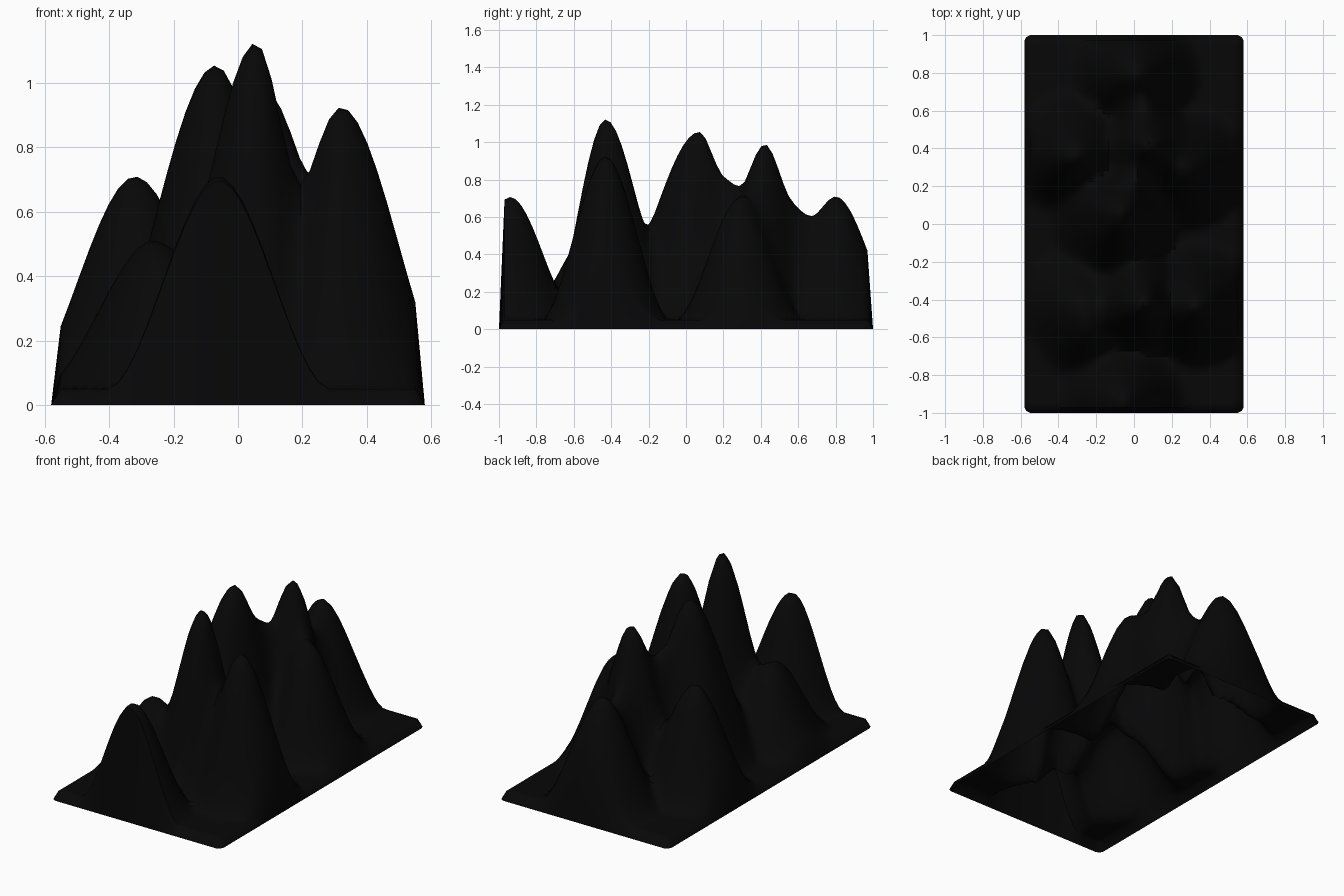
import bpy, bmesh, math

if "Cube" in bpy.data.objects:
    bpy.data.objects.remove(bpy.data.objects["Cube"])

HALF_X, HALF_Y = 0.58, 1.0
COLS, ROWS = 39, 67
FLOOR = 0.05
BLEND = 2.5

# Each hill: centre x, centre y, top height, then radii toward -x, +x, -y, +y
HILLS = [
    (-0.06, -0.94, 0.71, 0.35, 0.35, 0.35, 0.37),
    (0.055, -0.43, 1.125, 0.33, 0.24, 0.31, 0.38),
    (0.32, -0.43, 0.925, 0.30, 0.365, 0.35, 0.35),
    (-0.27, -0.43, 0.505, 0.35, 0.36, 0.35, 0.35),
    (-0.07, 0.07, 1.055, 0.39, 0.34, 0.52, 0.30),
    (0.08, 0.42, 0.99, 0.33, 0.30, 0.30, 0.26),
    (0.27, 0.29, 0.71, 0.32, 0.35, 0.35, 0.35),
    (-0.32, 0.37, 0.71, 0.36, 0.38, 0.35, 0.35),
    (0.01, 0.80, 0.71, 0.36, 0.36, 0.35, 0.37),
    # Saddles and shoulders between the hills
    (0.05, 0.58, 0.67, 0.24, 0.24, 0.25, 0.25),
    (0.00, 0.24, 0.79, 0.22, 0.22, 0.22, 0.22),
    (-0.24, -0.58, 0.46, 0.30, 0.30, 0.28, 0.30),
]


def bump(hill, x, y):
    """Smooth falloff, 1 at the hill top and 0 at its radius."""
    cx, cy, _, left, right, front, back = hill
    rx = right if x > cx else left
    ry = back if y > cy else front
    t = max(0.0, 1.0 - math.hypot((x - cx) / rx, (y - cy) / ry))
    return t * t * (3 - 2 * t)


weights = [h[2] - FLOOR for h in HILLS]


def height(x, y):
    total = sum((w * bump(h, x, y)) ** BLEND for w, h in zip(weights, HILLS))
    return FLOOR + total ** (1 / BLEND)


# Balance the hills so every blended top reaches its own height
for _ in range(8):
    scale = [(h[2] - FLOOR) / (height(h[0], h[1]) - FLOOR) for h in HILLS]
    weights = [w * s for w, s in zip(weights, scale)]

# Terrain sheet, open underneath, with its outer ring pulled down to the ground
bm = bmesh.new()
bmesh.ops.create_grid(bm, x_segments=COLS, y_segments=ROWS, size=1)
for v in bm.verts:
    x, y = v.co.x * HALF_X, v.co.y * HALF_Y
    # Corners pulled in for a rounded outline
    if len(v.link_edges) == 2:
        x -= math.copysign(0.01, x)
        y -= math.copysign(0.01, y)
    v.co = (x, y, 0.0 if v.is_boundary else height(x, y))

mesh = bpy.data.meshes.new("mountain_terrain")
bm.to_mesh(mesh)
bm.free()
terrain = bpy.data.objects.new("mountain_terrain", mesh)
bpy.context.collection.objects.link(terrain)

# Near-black finish
mat = bpy.data.materials.new("black_rock")
mat.diffuse_color = (0.0022, 0.0022, 0.0026, 1)
mat.use_nodes = True
mat.node_tree.nodes["Principled BSDF"].inputs["Base Color"].default_value = mat.diffuse_color
mesh.materials.append(mat)

bpy.context.view_layer.objects.active = terrain
terrain.select_set(True)
bpy.ops.object.shade_smooth_by_angle(angle=math.radians(60))
